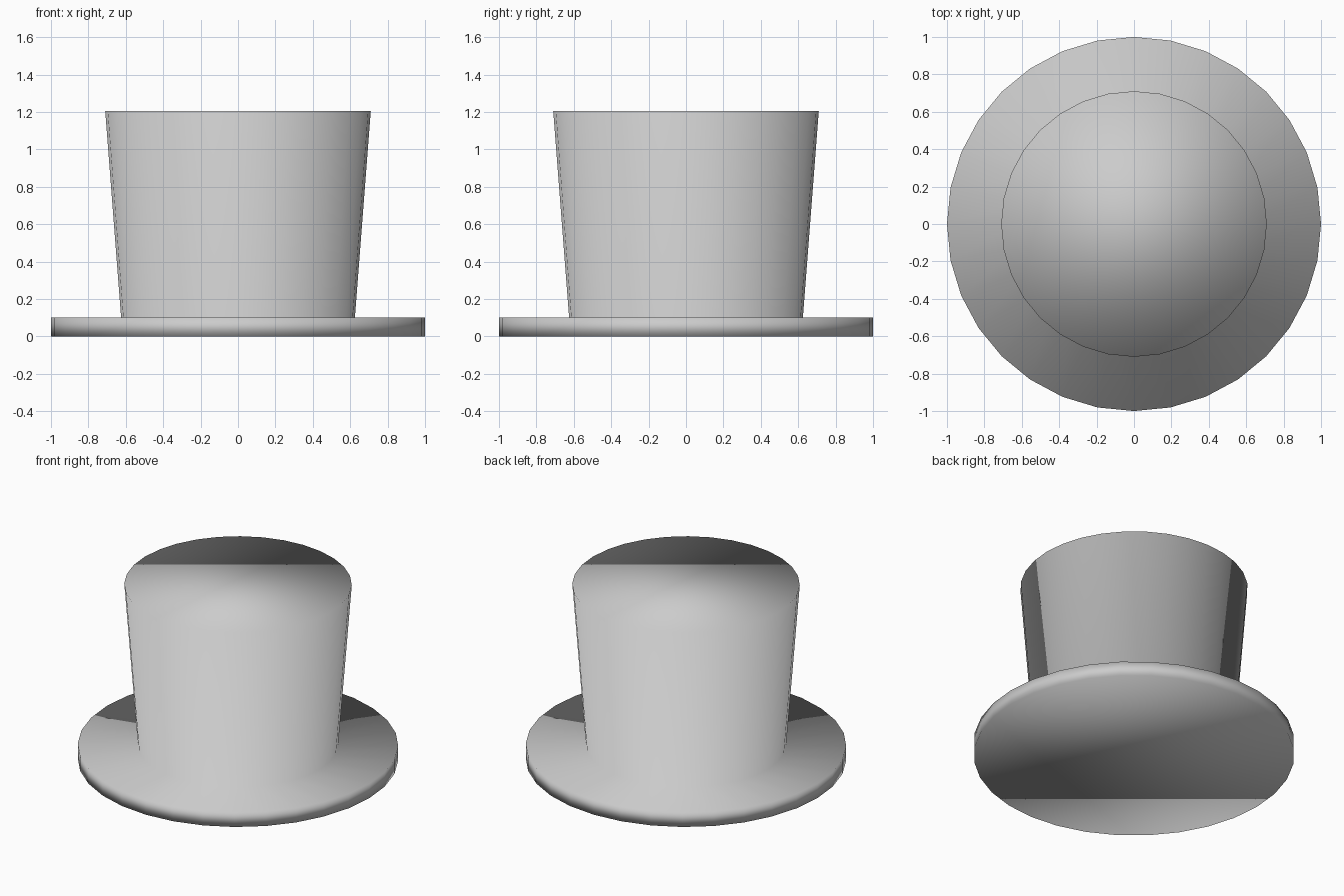
import bpy, bmesh
from math import pi, sin, cos

if "Cube" in bpy.data.objects:
    bpy.data.objects.remove(bpy.data.objects["Cube"])

SIDES = 32
# Hat outline from underside of brim to crown top: (radius, height)
PROFILE = [(1.0, 0.0), (1.0, 0.1), (0.625, 0.1), (0.71, 1.205)]


def ring(bm, radius, z):
    return [bm.verts.new((radius * sin(2 * pi * i / SIDES),
                          radius * cos(2 * pi * i / SIDES), z))
            for i in range(SIDES)]


# Brim and crown as one lathed shell
bm = bmesh.new()
rings = [ring(bm, r, z) for r, z in PROFILE]
for a, b in zip(rings, rings[1:]):
    for i in range(SIDES):
        j = (i + 1) % SIDES
        bm.faces.new((a[i], a[j], b[j], b[i]))

# Flat underside and crown top
bm.faces.new(rings[0])
bm.faces.new(rings[-1])
bmesh.ops.recalc_face_normals(bm, faces=bm.faces)

# Smooth shading throughout
for f in bm.faces:
    f.smooth = True

mesh = bpy.data.meshes.new("top_hat")
bm.to_mesh(mesh)
bm.free()
hat = bpy.data.objects.new("top_hat", mesh)
bpy.context.collection.objects.link(hat)
